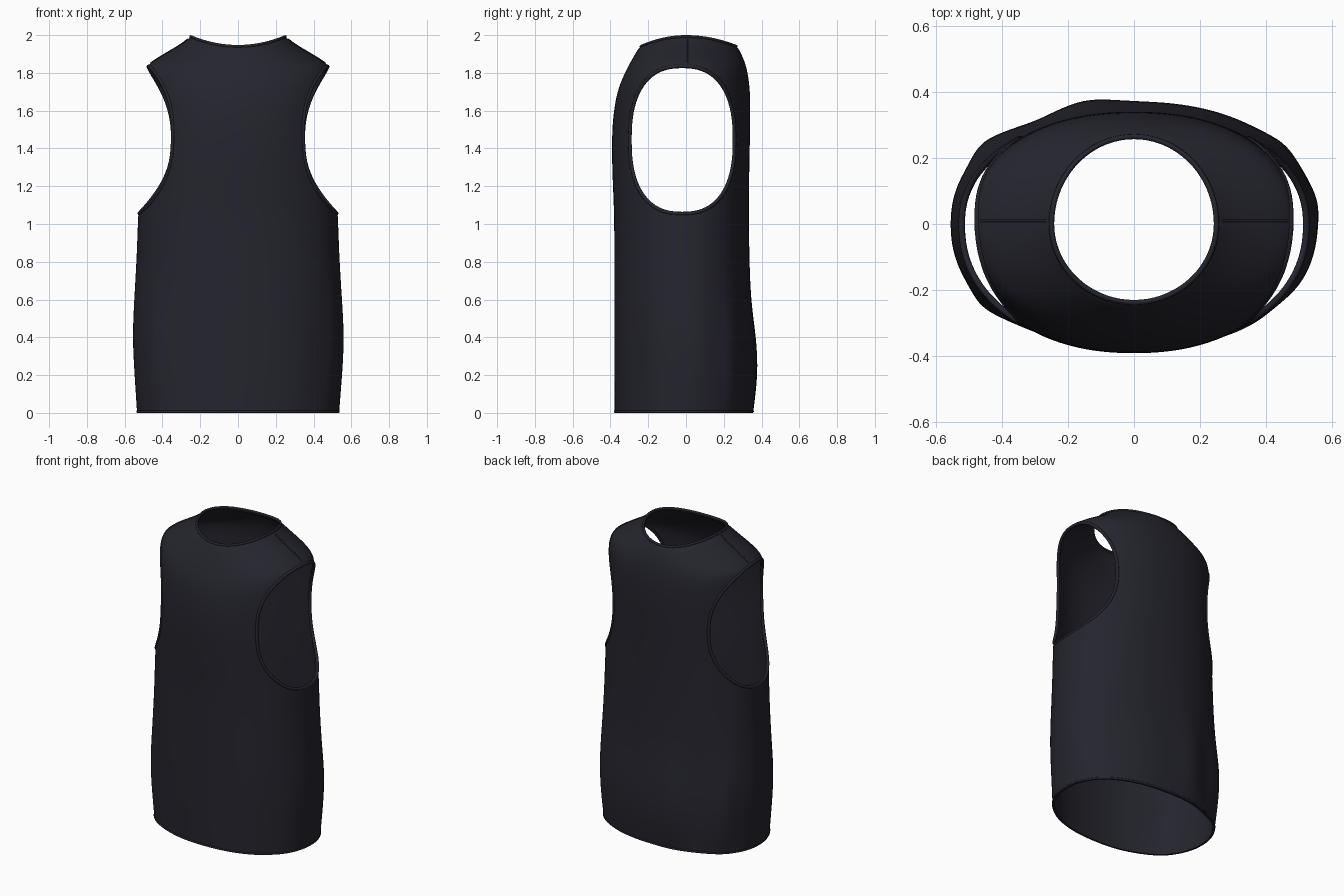
import bpy
import bmesh
from math import sin, cos, pi, tau, exp, radians, copysign
from mathutils import Vector
from mathutils.bvhtree import BVHTree

old = bpy.data.objects.get("Cube")
if old:
    bpy.data.objects.remove(old, do_unlink=True)

fabric = bpy.data.materials.new("dark_navy_fabric")
fabric.use_nodes = True
color = (0.018, 0.018, 0.027, 1)
fabric.diffuse_color = color
bsdf = fabric.node_tree.nodes["Principled BSDF"]
bsdf.inputs["Base Color"].default_value = color
bsdf.inputs["Roughness"].default_value = 0.9

# Profile rows: side reach, side z, front reach, front z, back reach, back z
ROWS = [
    (.535, 0, .378, 0, .355, 0),
    (.548, .2, .38, .2, .376, .2),
    (.56, .4, .38, .4, .366, .4),
    (.55, .6, .38, .6, .342, .6),
    (.535, .85, .38, .85, .335, .85),
    (.53, 1.06, .38, 1.06, .333, 1.06),
    (.51, 1.3, .39, 1.25, .335, 1.3),
    (.5, 1.5, .394, 1.45, .34, 1.5),
    (.497, 1.68, .384, 1.6, .341, 1.62),
    (.495, 1.82, .36, 1.72, .338, 1.73),
    (.47, 1.85, .315, 1.82, .322, 1.83),
    (.38, 1.905, .275, 1.89, .298, 1.89),
    (.3, 1.95, .252, 1.93, .277, 1.932),
    (.25, 1.992, .238, 1.94, .265, 1.94),
]
# Soft drape folds near the hem: direction in degrees, strength
FOLDS = [(102, .045), (122, -.03), (142, .04), (38, .025), (8, .015),
         (218, .035), (240, -.015), (320, -.02)]
COLUMNS = 72


def power(value, exponent):
    return copysign(abs(value) ** exponent, value)


def surface_point(row, angle):
    side, side_z, front, front_z, back, back_z = row
    c, s = cos(angle), sin(angle)
    depth, mid_z = (back, back_z) if s > 0 else (front, front_z)
    z = side_z + (mid_z - side_z) * s * s
    squareness = 2 / (2.2 if z < 1.85 else 2)
    swell = 1
    for direction, strength in FOLDS:
        offset = (angle - radians(direction) + pi) % tau - pi
        swell += strength * exp(-(offset / .14) ** 2 - ((z - .3) / .25) ** 2)
    return Vector((side * power(c, squareness) * swell,
                   depth * power(s, squareness) * swell, z))


def ring(row):
    return [surface_point(row, tau * i / COLUMNS) for i in range(COLUMNS)]


def mesh_object(name, bm):
    mesh = bpy.data.meshes.new(name)
    bm.to_mesh(mesh)
    bm.free()
    obj = bpy.data.objects.new(name, mesh)
    bpy.context.collection.objects.link(obj)
    mesh.materials.append(fabric)
    return obj


def activate(obj):
    bpy.ops.object.select_all(action="DESELECT")
    obj.select_set(True)
    bpy.context.view_layer.objects.active = obj


def tube(name, points, radius, closed=True):
    curve = bpy.data.curves.new(name, "CURVE")
    curve.dimensions = "3D"
    curve.bevel_depth = radius
    curve.bevel_resolution = 2
    spline = curve.splines.new("POLY")
    spline.points.add(len(points) - 1)
    for target, p in zip(spline.points, points):
        target.co = (*p, 1)
    spline.use_cyclic_u = closed
    curve.materials.append(fabric)
    obj = bpy.data.objects.new(name, curve)
    bpy.context.collection.objects.link(obj)
    activate(obj)
    bpy.ops.object.convert(target="MESH")
    bpy.ops.object.shade_smooth()


# Body: lofted rings from hem to neckline, thickened into cloth
bm = bmesh.new()
rings = [[bm.verts.new(p) for p in ring(row)] for row in ROWS]
for low, high in zip(rings, rings[1:]):
    for i in range(COLUMNS):
        j = (i + 1) % COLUMNS
        bm.faces.new((low[i], low[j], high[j], high[i]))
body = mesh_object("shirt_body", bm)
activate(body)
smooth = body.modifiers.new("smooth", "SUBSURF")
smooth.levels = 2
cloth = body.modifiers.new("cloth", "SOLIDIFY")
cloth.thickness = .012
cloth.offset = -1
for name in ("smooth", "cloth"):
    bpy.ops.object.modifier_apply(modifier=name)

bm = bmesh.new()
bm.from_mesh(body.data)
tree = BVHTree.FromBMesh(bm)
bm.free()

# Armholes: one rounded prism cut through both sides
outline = []
for i in range(80):
    t = tau * i / 80
    outline.append((-.02 + .277 * power(cos(t), .82),
                    1.445 + .39 * power(sin(t), .82)))
bm = bmesh.new()
ends = [[bm.verts.new((x, y, z)) for y, z in outline] for x in (-1, 1)]
for i in range(len(outline)):
    j = (i + 1) % len(outline)
    bm.faces.new((ends[0][i], ends[0][j], ends[1][j], ends[1][i]))
for end in ends:
    bm.faces.new(end)
bmesh.ops.recalc_face_normals(bm, faces=bm.faces)
cutter = mesh_object("armhole_cutter", bm)
cutter.hide_render = True
cut = body.modifiers.new("armholes", "BOOLEAN")
cut.operation = "DIFFERENCE"
cut.solver = "EXACT"
cut.object = cutter
activate(body)
bpy.ops.object.modifier_apply(modifier="armholes")
bpy.data.objects.remove(cutter, do_unlink=True)
bpy.ops.object.shade_smooth_by_angle(angle=radians(40))

# Armhole bindings and shoulder seams, laid on the cloth
for name, side in (("left", 1), ("right", -1)):
    edge = []
    for y, z in outline:
        hit = tree.ray_cast(Vector((2 * side, y, z)), Vector((-side, 0, 0)))[0]
        if hit:
            edge.append(hit - Vector((.005 * side, 0, 0)))
    tube(name + "_armhole_binding", edge, .01)
    seam = []
    for i in range(12):
        x = side * (.265 + .018 * i)
        hit = tree.ray_cast(Vector((x, .01, 3)), Vector((0, 0, -1)))[0]
        if hit:
            seam.append(hit)
    tube(name + "_shoulder_seam", seam, .004, closed=False)

# Neck and hem bindings
tube("neck_binding", ring(ROWS[-1]), .008)
tube("hem_binding", [p * .993 + Vector((0, 0, .007)) for p in ring(ROWS[0])], .007)
